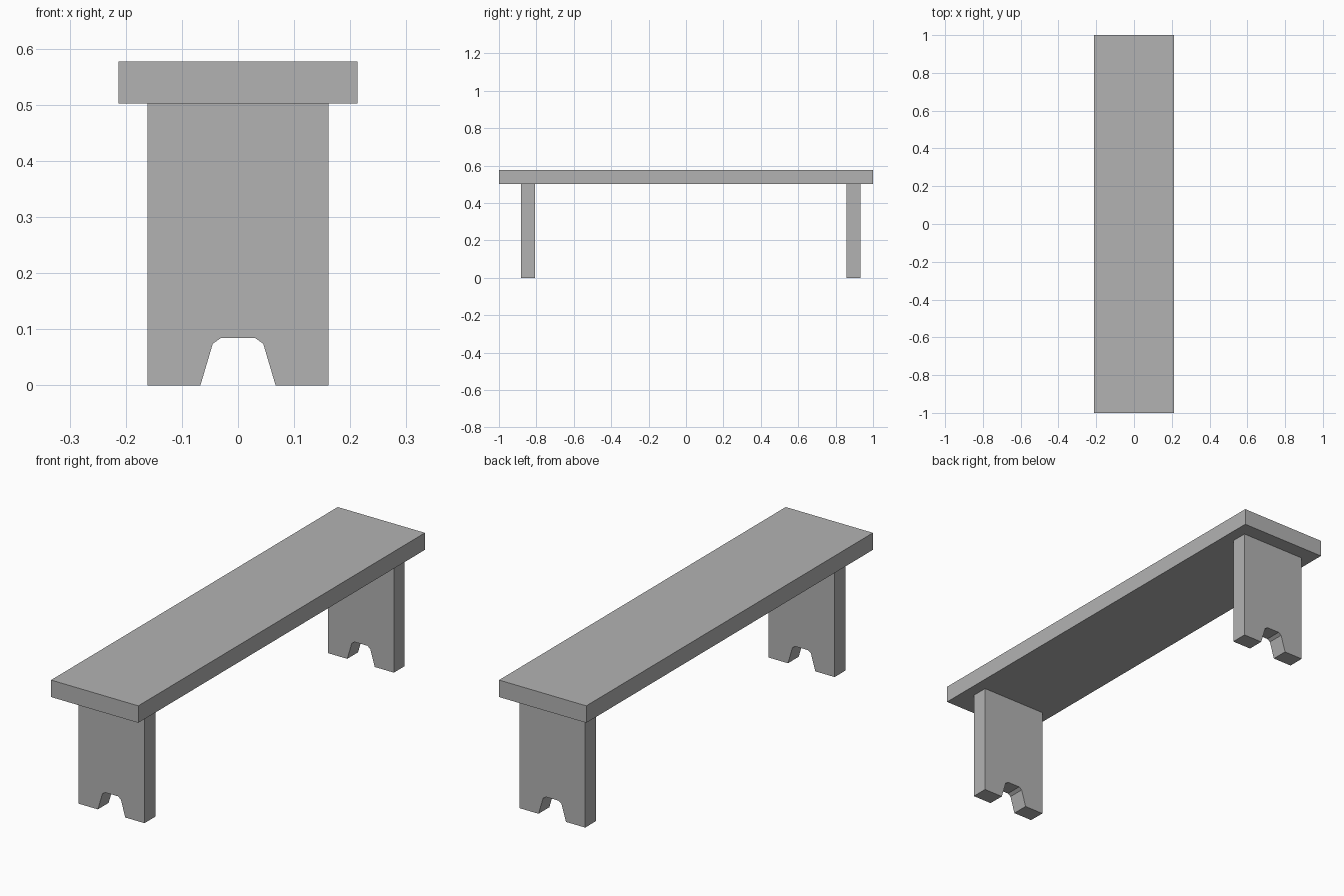
import bpy
import bmesh

cube = bpy.data.objects.get("Cube")
if cube:
    bpy.data.objects.remove(cube, do_unlink=True)

# Single flat grey
grey = bpy.data.materials.new("plain_grey")
grey.use_nodes = True
colour = (0.45, 0.45, 0.45, 1)
grey.diffuse_color = colour
grey.node_tree.nodes["Principled BSDF"].inputs["Base Color"].default_value = colour


def board(name, outline, y_front, y_back):
    """Extrude an x-z outline along y into a solid board."""
    bm = bmesh.new()
    face = bm.faces.new([bm.verts.new((x, y_front, z)) for x, z in outline])
    extruded = bmesh.ops.extrude_face_region(bm, geom=[face])
    verts = [v for v in extruded["geom"] if isinstance(v, bmesh.types.BMVert)]
    bmesh.ops.translate(bm, verts=verts, vec=(0, y_back - y_front, 0))
    bmesh.ops.recalc_face_normals(bm, faces=bm.faces)
    mesh = bpy.data.meshes.new(name)
    bm.to_mesh(mesh)
    bm.free()
    mesh.materials.append(grey)
    obj = bpy.data.objects.new(name, mesh)
    bpy.context.collection.objects.link(obj)
    return obj


def mirrored(half):
    """Complete a right-half outline with its left half."""
    return half + [(-x, z) for x, z in reversed(half)]


seat_bottom, seat_top = 0.502, 0.577
thickness = 0.075

# Seat plank
board("seat", mirrored([(0.213, seat_bottom), (0.213, seat_top)]), -1, 1)

# Plank legs with a chamfered foot notch
leg_outline = mirrored([(0.031, 0.084), (0.045, 0.074), (0.067, 0),
                        (0.161, 0), (0.161, seat_bottom)])
for name, y in (("front_leg", -0.882), ("back_leg", 0.858)):
    board(name, leg_outline, y, y + thickness)
